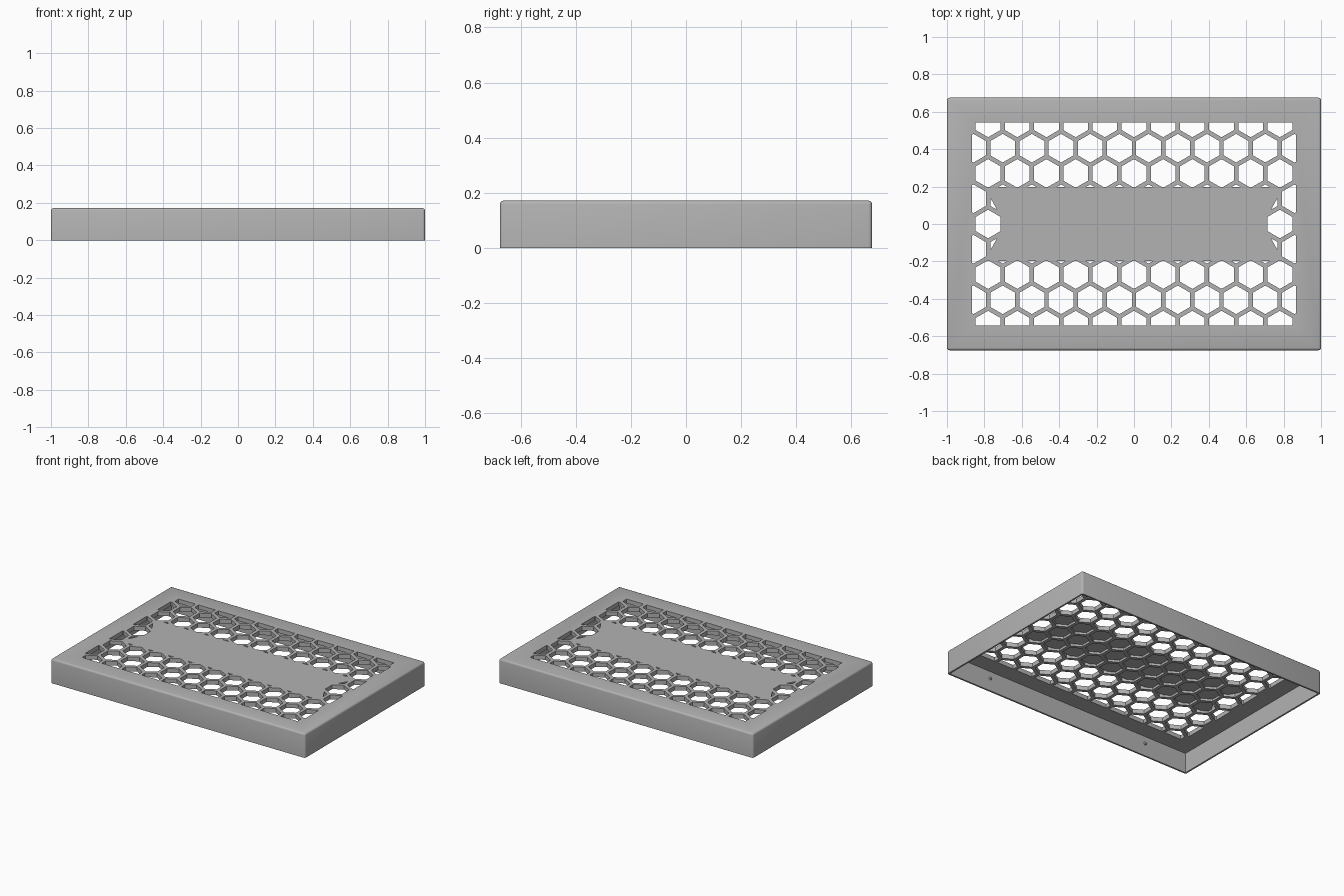
import bpy, bmesh, math
from mathutils import Vector, Matrix

HX, HY, H = 1.0, 0.675, 0.172      # half width, half depth, height
WALL, LID = 0.012, 0.03            # side wall and top thickness
OPEN_X, OPEN_Y = 0.865, 0.543      # half size of the vented area
PITCH, HEX_R = 0.156, 0.0765       # vent spacing and corner radius

if "Cube" in bpy.data.objects:
    bpy.data.objects.remove(bpy.data.objects["Cube"], do_unlink=True)

grey = bpy.data.materials.new("plain grey")
grey.use_nodes = True
grey.diffuse_color = (0.45, 0.45, 0.45, 1)
grey.node_tree.nodes["Principled BSDF"].inputs["Base Color"].default_value = grey.diffuse_color


def to_object(bm, name):
    bmesh.ops.recalc_face_normals(bm, faces=bm.faces)
    mesh = bpy.data.meshes.new(name)
    bm.to_mesh(mesh)
    bm.free()
    mesh.materials.append(grey)
    obj = bpy.data.objects.new(name, mesh)
    bpy.context.collection.objects.link(obj)
    return obj


def box(bm, hx, hy, z0, z1):
    m = Matrix.Translation((0, 0, (z0 + z1) / 2)) @ Matrix.Diagonal((2 * hx, 2 * hy, z1 - z0, 1))
    bmesh.ops.create_cube(bm, size=1, matrix=m)


def extrude_up(bm, height):
    ret = bmesh.ops.extrude_face_region(bm, geom=bm.faces[:])
    verts = [g for g in ret["geom"] if isinstance(g, bmesh.types.BMVert)]
    bmesh.ops.translate(bm, verts=verts, vec=(0, 0, height))


def subtract(target, cutter):
    cutter.hide_render = True
    mod = target.modifiers.new("cut", 'BOOLEAN')
    mod.operation, mod.solver, mod.object = 'DIFFERENCE', 'EXACT', cutter
    bpy.context.view_layer.objects.active = target
    bpy.ops.object.modifier_apply(modifier=mod.name)
    bpy.data.objects.remove(cutter, do_unlink=True)


# Outer shell: a box rounded everywhere but its bottom rim
bm = bmesh.new()
box(bm, HX, HY, 0, H)
edges = [e for e in bm.edges if max(v.co.z for v in e.verts) > H / 2]
bmesh.ops.bevel(bm, geom=edges, offset=0.013, segments=3, profile=0.5, affect='EDGES')
cover = to_object(bm, "vented_cover")

# Hollow underside
bm = bmesh.new()
box(bm, HX - WALL, HY - WALL, -0.1, H - LID)
subtract(cover, to_object(bm, "cavity_cutter"))

# Hexagonal vents, trimmed to the rectangular area
bm = bmesh.new()
for row in range(-4, 5):
    shift = 0.5 * (row % 2)
    for col in range(-6, 7):
        cx, cy = (col + shift) * PITCH, row * PITCH * math.sqrt(3) / 2
        corners = [math.radians(60 * k + 30) for k in range(6)]
        bm.faces.new([bm.verts.new((cx + HEX_R * math.cos(a), cy + HEX_R * math.sin(a), H - LID - 0.03))
                      for a in corners])
for axis, limit in ((Vector((1, 0, 0)), OPEN_X), (Vector((0, 1, 0)), OPEN_Y)):
    for side in (1, -1):
        bmesh.ops.bisect_plane(bm, geom=bm.verts[:] + bm.edges[:] + bm.faces[:],
                               plane_co=axis * side * limit, plane_no=axis * side, clear_outer=True)
extrude_up(bm, LID + 0.06)
vents = to_object(bm, "vent_cutter")

# Solid banner with notched ends, kept as a thin skin flush with the top
bm = bmesh.new()
outline = [(-0.8, -0.198), (0.8, -0.198), (0.69, 0), (0.8, 0.198), (-0.8, 0.198), (-0.69, 0)]
bm.faces.new([bm.verts.new((x, y, H - 0.014)) for x, y in outline])
extrude_up(bm, 0.1)
subtract(vents, to_object(bm, "banner_keep"))
subtract(cover, vents)

# Small snap bumps on the inner long walls
for side, label in ((-1, "front"), (1, "back")):
    bm = bmesh.new()
    for x in (-0.65, 0.65):
        m = Matrix.Translation((x, side * (HY - WALL), 0.09))
        bmesh.ops.create_icosphere(bm, subdivisions=2, radius=0.011, matrix=m)
    to_object(bm, label + "_snap_bumps")

bpy.ops.object.select_all(action='DESELECT')
cover.select_set(True)
bpy.context.view_layer.objects.active = cover
bpy.ops.object.shade_smooth_by_angle(angle=math.radians(35))
